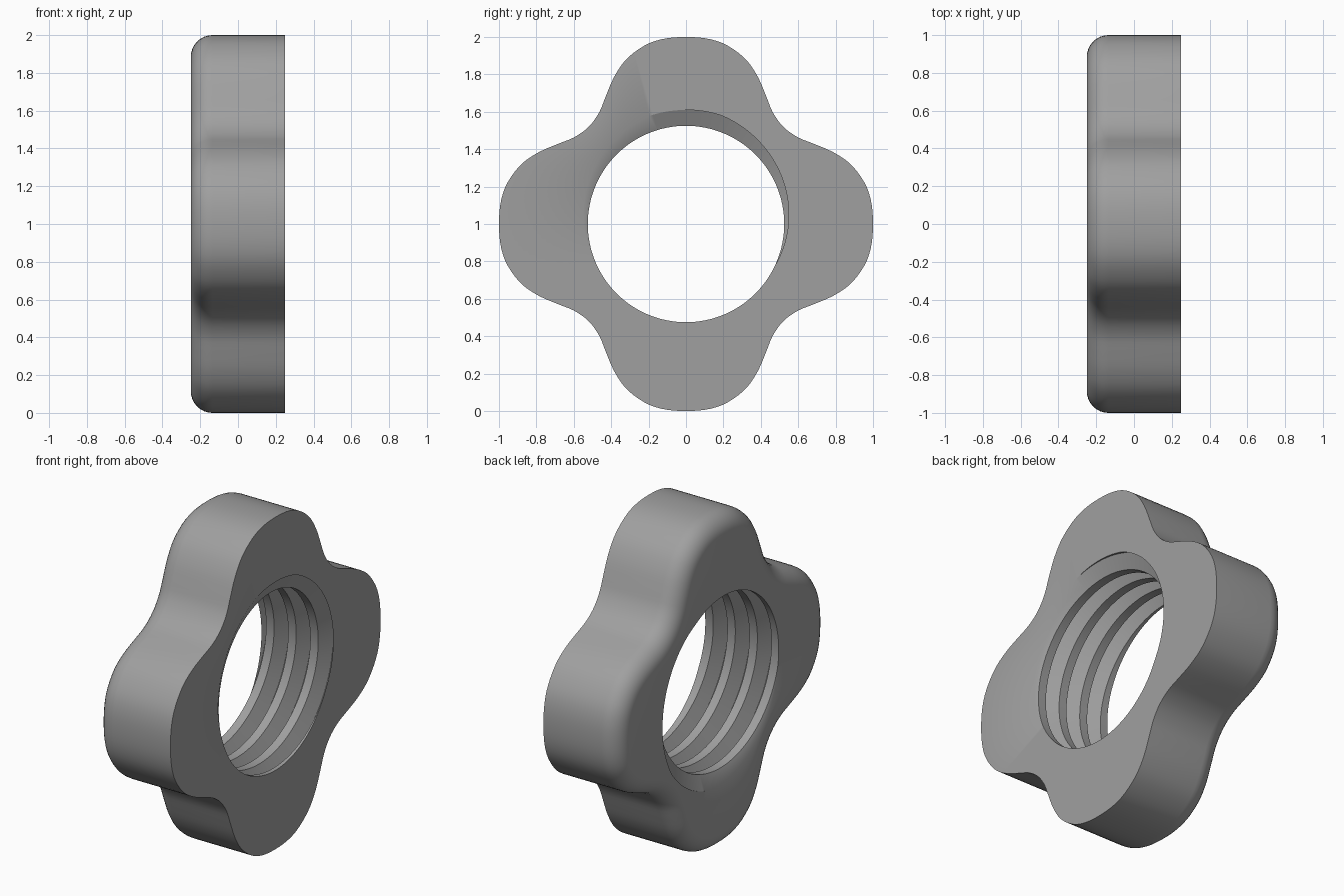
import bpy, bmesh, math
from mathutils import Vector
from mathutils.geometry import interpolate_bezier

if "Cube" in bpy.data.objects:
    bpy.data.objects.remove(bpy.data.objects["Cube"])

N = 192                       # steps around the axis
HALF = 0.25                   # half thickness along x
FILLET = 0.115                # rounded rear rim
PITCH, R_CREST, R_ROOT = 0.147, 0.525, 0.61
PHASE = HALF - 0.93 * PITCH
# thread tooth: fraction of the pitch and radius
TOOTH = [(0, R_CREST), (0.36, R_CREST), (0.63, R_ROOT), (0.73, R_ROOT), (1, R_CREST)]

# half of one lobe, from its tip to the waist
HALF_LOBE = [(1, 0), (.99, .12), (.955, .22), (.88, .32),
             (.785, .385), (.68, .43), (.595, .465), (.52, .52)]


def lobed_outline():
    """Smooth four-lobed curve, resampled at N even angles."""
    quarter = HALF_LOBE + [(b, a) for a, b in HALF_LOBE[-2:0:-1]]
    pts = []
    for q in range(4):
        c, s = round(math.cos(q * math.pi / 2)), round(math.sin(q * math.pi / 2))
        pts += [Vector((a * c - b * s, a * s + b * c, 0)) for a, b in quarter]
    n, dense = len(pts), []
    for i in range(n):
        p0, p1, p2, p3 = (pts[(i + d) % n] for d in (-1, 0, 1, 2))
        dense += interpolate_bezier(p1, p1 + (p2 - p0) / 6, p2 - (p3 - p1) / 6, p2, 17)[:-1]
    polar = [(math.atan2(p.y, p.x) % math.tau, p.length) for p in dense]
    polar = sorted(polar)
    polar.append((polar[0][0] + math.tau, polar[0][1]))
    out, i = [], 0
    for j in range(N):
        a = math.tau * j / N
        while i < len(polar) - 2 and polar[i + 1][0] < a:
            i += 1
        (a0, r0), (a1, r1) = polar[i], polar[i + 1]
        r = r0 + (r1 - r0) * (a - a0) / max(a1 - a0, 1e-9)
        out.append(Vector((r * math.cos(a), r * math.sin(a))))
    return out


def thread_radius(x, turn):
    u = ((x - PHASE) / PITCH - turn) % 1
    for (u0, r0), (u1, r1) in zip(TOOTH, TOOTH[1:]):
        if u <= u1:
            return r0 + (r1 - r0) * (u - u0) / (u1 - u0)
    return R_CREST


bm = bmesh.new()


def vert(x, y, z):
    return bm.verts.new((x, y, z + 1))


def strip(a, b):
    """Quads between two neighbouring columns of vertices."""
    for k in range(len(a) - 1):
        bm.faces.new((a[k], a[k + 1], b[k + 1], b[k]))


# outer wall: straight side, then quarter-round at the rear
outline = lobed_outline()
outer = []
for j, p in enumerate(outline):
    t = (outline[(j + 1) % N] - outline[j - 1]).normalized()
    inward = Vector((-t.y, t.x))
    col = [vert(HALF, p.x, p.y)]
    for s in range(9):
        f = s / 8 * math.pi / 2
        q = p + inward * FILLET * (1 - math.cos(f))
        col.append(vert(-HALF + FILLET * (1 - math.sin(f)), q.x, q.y))
    outer.append(col)

# helical thread in the bore, trimmed at both end faces
inner = []
for j in range(N):
    turn = j / N
    c, s = math.cos(turn * math.tau), math.sin(turn * math.tau)
    col = []
    for m in range(-5, 3):
        for u, r in TOOTH[:-1]:
            x = PHASE + PITCH * (m + turn + u)
            if abs(x) > HALF:
                x = math.copysign(HALF, x)
                r = thread_radius(x, turn)
            col.append(vert(x, r * c, r * s))
    inner.append(col)

# join columns; the thread shifts by one pitch across the seam
for j in range(N):
    k = (j + 1) % N
    strip(outer[j], outer[k])
    a, b = inner[j], inner[k]
    if k == 0:
        last = b[-1]
        extra = [vert(last.co.x, last.co.y, last.co.z - 1) for _ in range(4)]
        b = b[4:] + extra
    strip(a, b)
    # end faces
    bm.faces.new((outer[j][0], outer[k][0], inner[k][-1], inner[j][-1]))
    bm.faces.new((outer[j][-1], outer[k][-1], inner[k][0], inner[j][0]))

bmesh.ops.remove_doubles(bm, verts=bm.verts, dist=1e-5)
bmesh.ops.dissolve_degenerate(bm, edges=bm.edges, dist=1e-5)
bmesh.ops.recalc_face_normals(bm, faces=bm.faces)

mesh = bpy.data.meshes.new("lobed_nut")
bm.to_mesh(mesh)
bm.free()
nut = bpy.data.objects.new("lobed_nut", mesh)
bpy.context.collection.objects.link(nut)

grey = bpy.data.materials.new("plain_grey")
grey.diffuse_color = (0.35, 0.35, 0.35, 1)
grey.use_nodes = True
grey.node_tree.nodes["Principled BSDF"].inputs["Base Color"].default_value = grey.diffuse_color
mesh.materials.append(grey)

bpy.context.view_layer.objects.active = nut
nut.select_set(True)
bpy.ops.object.shade_smooth_by_angle(angle=math.radians(30))
